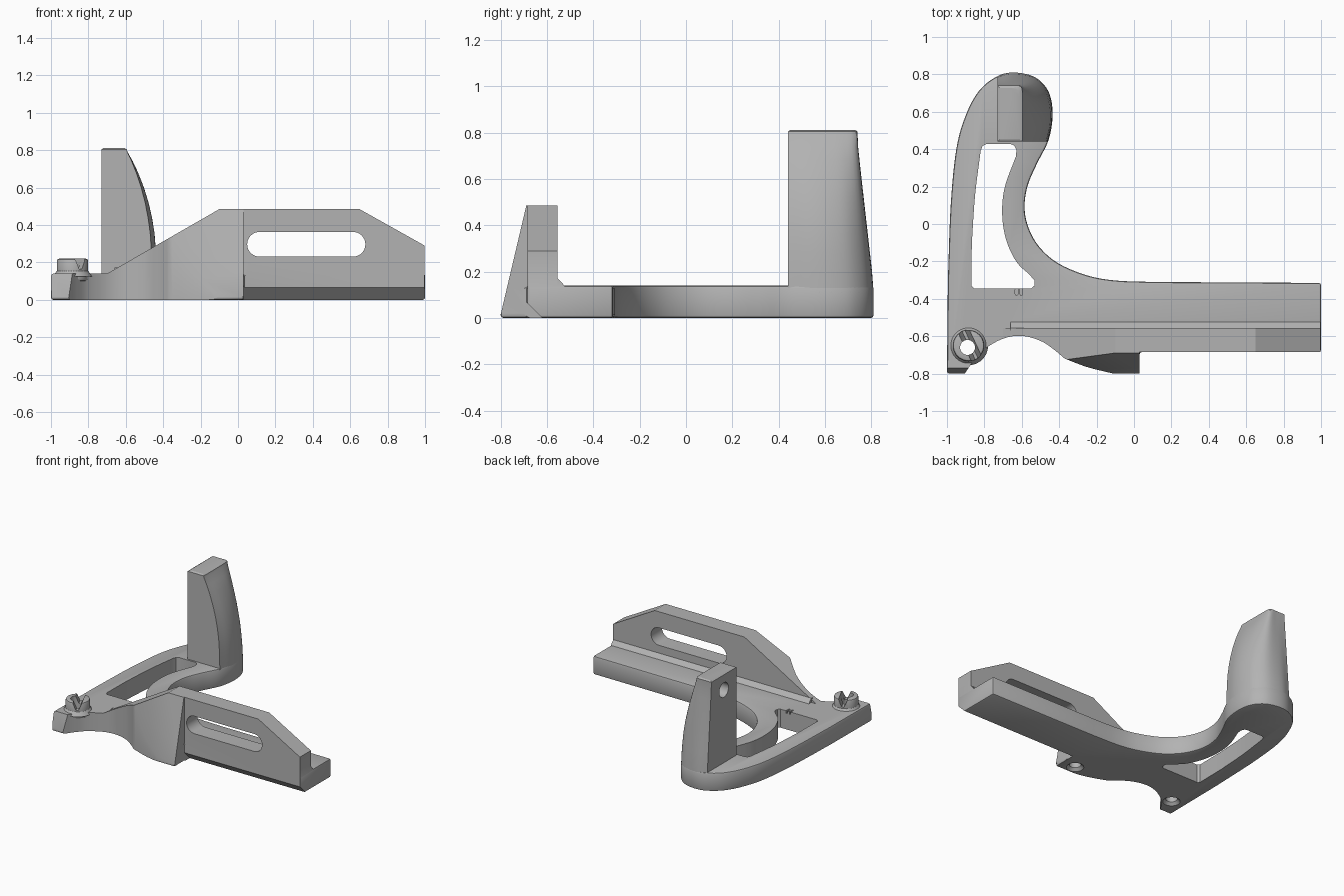
import bpy, bmesh, math
from mathutils import Vector, Matrix

cube = bpy.data.objects.get("Cube")
if cube:
    bpy.data.objects.remove(cube, do_unlink=True)

grey = bpy.data.materials.new("plain_grey")
grey.use_nodes = True
colour = (0.45, 0.45, 0.45, 1)
grey.diffuse_color = colour
grey.node_tree.nodes["Principled BSDF"].inputs["Base Color"].default_value = colour


def finish(bm, name):
    bmesh.ops.recalc_face_normals(bm, faces=bm.faces)
    mesh = bpy.data.meshes.new(name)
    bm.to_mesh(mesh)
    bm.free()
    mesh.materials.append(grey)
    ob = bpy.data.objects.new(name, mesh)
    bpy.context.collection.objects.link(ob)
    return ob


def prism(name, points, axis, lo, hi):
    """Extrude a 2D profile along one axis."""
    place = {"x": lambda a, b, c: (c, a, b),
             "y": lambda a, b, c: (a, c, b),
             "z": lambda a, b, c: (a, b, c)}[axis]
    bm = bmesh.new()
    low = [bm.verts.new(place(a, b, lo)) for a, b in points]
    high = [bm.verts.new(place(a, b, hi)) for a, b in points]
    bm.faces.new(low)
    bm.faces.new(high)
    n = len(points)
    for i in range(n):
        j = (i + 1) % n
        bm.faces.new((low[i], low[j], high[j], high[i]))
    return finish(bm, name)


def cone(name, centre, r1, r2, depth, axis="z"):
    bm = bmesh.new()
    bmesh.ops.create_cone(bm, cap_ends=True, segments=40, radius1=r1, radius2=r2, depth=depth)
    turn = Matrix.Rotation(math.pi / 2, 4, "Y") if axis == "x" else Matrix()
    bm.transform(Matrix.Translation(centre) @ turn)
    return finish(bm, name)


def curve(points, steps=6):
    """Smooth path through the given points."""
    v = [Vector(p) for p in points]
    v = [2 * v[0] - v[1]] + v + [2 * v[-1] - v[-2]]
    out = []
    for a, b, c, d in zip(v, v[1:], v[2:], v[3:]):
        for k in range(steps):
            t = k / steps
            out.append(0.5 * (2 * b + (c - a) * t + (2 * a - 5 * b + 4 * c - d) * t * t
                              + (3 * b - a - 3 * c + d) * t ** 3))
    return [tuple(p) for p in out] + [tuple(points[-1])]


def apply(ob, mod):
    bpy.ops.object.select_all(action="DESELECT")
    ob.select_set(True)
    bpy.context.view_layer.objects.active = ob
    bpy.ops.object.modifier_apply(modifier=mod.name)


def combine(ob, tool, operation="DIFFERENCE"):
    mod = ob.modifiers.new("combine", "BOOLEAN")
    mod.operation, mod.solver, mod.object = operation, "EXACT", tool
    apply(ob, mod)
    bpy.data.objects.remove(tool, do_unlink=True)


def bevel(ob, width, angle=60, segments=2):
    mod = ob.modifiers.new("edge", "BEVEL")
    mod.width, mod.segments, mod.limit_method = width, segments, "ANGLE"
    mod.angle_limit = math.radians(angle)
    apply(ob, mod)


def smooth(ob):
    bpy.ops.object.select_all(action="DESELECT")
    ob.select_set(True)
    bpy.context.view_layer.objects.active = ob
    bpy.ops.object.shade_smooth_by_angle(angle=math.radians(28))


# Base plate with its curved arm
back_edge = curve([(0.1, -.31), (-.1, -.302), (-.25, -.275), (-.4, -.213), (-.5, -.13),
                   (-.56, -.03), (-.585, .08), (-.57, .2), (-.52, .32), (-.46, .44),
                   (-.437, .55), (-.44, .65), (-.47, .73), (-.54, .79), (-.65, .81),
                   (-.74, .785), (-.83, .71), (-.9, .58), (-.95, .4), (-.98, .1), (-.995, -.3)])
frame = prism("frame", [(1, -.315)] + back_edge
              + [(-1, -.8), (.03, -.8), (.03, -.685), (1, -.685)], "z", 0, .14)
bevel(frame, .012)

# Upright rail and its small inner fillet
rail = prism("rail", [(-.76, .1), (-.7, .14), (-.1, .485), (.65, .485), (.998, .29),
                      (.998, .02), (-.76, .02)], "y", -.8, -.555)
combine(rail, prism("front_cut", [(.03, -1), (1.2, -1), (1.2, -.685), (.03, -.685)], "z", -.1, 1))
combine(frame, rail, "UNION")
fillet = prism("fillet", [(-.57, .12), (-.57, .172), (-.555, .172), (-.525, .14), (-.525, .12)],
               "x", -.66, .997)
combine(frame, fillet, "UNION")

# Sloping front, lower bevel and concave front recess
combine(frame, prism("slope_cut", [(-1, .015), (-.8, .015), (-.639, .7), (-1, .7)], "x", -1.2, 1.2))
combine(frame, prism("chamfer_cut", [(-.8, -.1), (-.8, .18), (-.685, .065), (-.62, 0), (-.52, -.1)],
                     "x", .03, 1.2))
recess = curve([(-.905, -.8), (-.86, -.735), (-.8, -.67), (-.7, -.613), (-.6, -.598),
                (-.5, -.625), (-.43, -.67), (-.37, -.72)])
recess += curve([(-.37, -.72), (-.25, -.765), (-.11, -.8)])[1:]
combine(frame, prism("recess_cut", [(-.92, -.9)] + recess + [(-.11, -.9)], "z", -.2, 1))

# Arm opening
opening = [(-.87, -.33), (-.855, -.345), (-.55, -.345), (-.533, -.33), (-.533, -.3)]
opening += curve([(-.56, -.27), (-.63, -.2), (-.685, -.08), (-.705, .06), (-.69, .2), (-.632, .36)])
opening += [(-.628, .395), (-.64, .42), (-.66, .427), (-.79, .427), (-.81, .418)]
opening += curve([(-.82, .39), (-.85, .15), (-.867, -.1)])
combine(frame, prism("opening_cut", opening, "z", -.2, .4))


def slot_profile(x1, x2, z, r, n=16):
    pts = []
    for x, start in ((x2, -90), (x1, 90)):
        for k in range(n + 1):
            a = math.radians(start + 180 * k / n)
            pts.append((x + r * math.cos(a), z + r * math.sin(a)))
    return pts


# Rail slot and two index marks
combine(frame, prism("slot_cut", slot_profile(.115, .615, .297, .066), "y", -1, -.3))
for x in (-.628, -.602):
    mark = [(b, a) for a, b in slot_profile(-.375, -.35, x, .007, 6)]
    combine(frame, prism("mark_cut", mark, "z", .12, .2))

# Screw holes with countersinks below
for x, y, depth in ((-.89, -.66, .6), (-.08, -.725, .2)):
    combine(frame, cone("hole_cut", (x, y, 0), .04, .04, depth))
    combine(frame, cone("sink_cut", (x, y, 0), .085, .035, .05))
smooth(frame)

# Pivot boss with bore and notch
boss = cone("pivot_boss", (-.885, -.65, .16), .084, .084, .12)
bevel(boss, .012)
skirt = cone("boss_skirt", (-.885, -.65, .14), .105, .084, .03)
combine(boss, skirt, "UNION")
combine(boss, cone("bore_cut", (-.89, -.66, .2), .04, .04, .4))
notch = prism("notch_cut", [(-.035, .25), (-.03, .215), (-.008, .165), (.008, .165),
                            (.03, .215), (.035, .25)], "y", -.2, .2)
notch.data.transform(Matrix.Translation((-.87, -.66, 0)) @ Matrix.Rotation(math.radians(25), 4, "Z"))
combine(boss, notch)
smooth(boss)

# Upright post, lofted from a rounded foot to a square top
foot = [(-.73, .44), (-.46, .44)] + curve([(-.46, .441), (-.437, .55), (-.44, .65), (-.47, .73),
                                          (-.54, .79), (-.65, .81), (-.73, .788)], 4)[1:]
head = [(-.73, .44), (-.6, .44)] + curve([(-.6, .441), (-.6, .52), (-.6, .6), (-.6, .68),
                                         (-.607, .735), (-.66, .74), (-.73, .74)], 4)[1:]
levels = [(.11, 0), (.2, .01), (.28, .03), (.36, .07), (.44, .15), (.52, .26), (.6, .41),
          (.68, .6), (.74, .77), (.79, .94), (.805, .97), (.812, 1)]
bm = bmesh.new()
rings = []
for z, t in levels:
    ty = max(0, min(1, (z - .14) / .62))
    inset = .012 if z > .81 else 0
    ring = []
    for (x0, y0), (x1, y1) in zip(foot, head):
        x, y = x0 + (x1 - x0) * t, y0 + (y1 - y0) * ty
        x += inset * (1 if x < -.7 else -1 if x < -.59 and x > -.62 else 0)
        y += inset * (1 if y < .45 else -1 if y > .72 else 0)
        ring.append(bm.verts.new((x, y, z)))
    rings.append(ring)
for lower, upper in zip(rings, rings[1:]):
    for i in range(len(lower)):
        j = (i + 1) % len(lower)
        bm.faces.new((lower[i], lower[j], upper[j], upper[i]))
bm.faces.new(rings[0])
bm.faces.new(rings[-1])
post = finish(bm, "upright_post")
for z in (.27, .69):
    combine(post, cone("pocket_cut", (-.73, .59, z), .055, .055, .14, "x"))
smooth(post)
